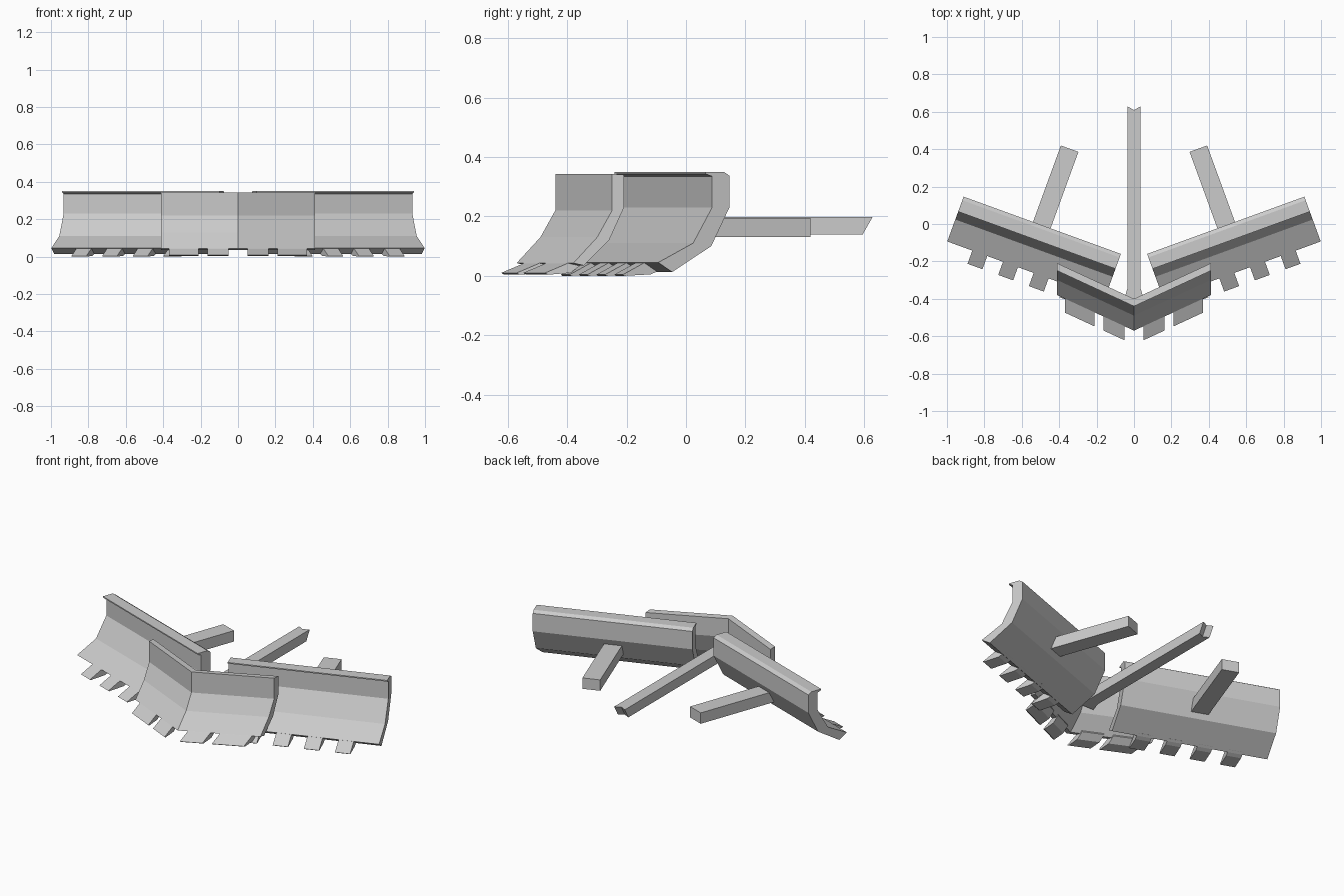
import bpy, bmesh, math

if "Cube" in bpy.data.objects:
    bpy.data.objects.remove(bpy.data.objects["Cube"])

A = math.radians(20)
CA, SA = math.cos(A), math.sin(A)


def wing_frame(u, v, z):
    # u runs outward along the angled wing, v points forward
    return (0.07 + u * CA + v * SA, -0.16 + u * SA - v * CA, z)


def nose_frame(x, w, z):
    # swept-back nose: the profile is sheared along y as x grows
    return (x, -0.40 + x * 0.463 - w, z)


def sweep(bm, profile, a, b, frame, cap_start=True):
    p = [bm.verts.new(frame(a, *q)) for q in profile]
    r = [bm.verts.new(frame(b, *q)) for q in profile]
    n = len(p)
    for i in range(n):
        j = (i + 1) % n
        bm.faces.new((p[i], p[j], r[j], r[i]))
    bm.faces.new(r)
    if cap_start:
        bm.faces.new(p[::-1])


def make(name, spans, profile, frame, mirror=True, cap_start=True):
    bm = bmesh.new()
    for a, b in spans:
        sweep(bm, profile, a, b, frame, cap_start)
    bmesh.ops.recalc_face_normals(bm, faces=bm.faces)
    me = bpy.data.meshes.new(name)
    bm.to_mesh(me)
    bm.free()
    ob = bpy.data.objects.new(name, me)
    bpy.context.collection.objects.link(ob)
    if mirror:
        m = ob.modifiers.new("mirror", 'MIRROR')
        m.use_axis[0] = True
        m.merge_threshold = 0.0005
    return ob


# Side wings with curved face and overhanging top lip
wing = [(0, 0.23), (0, 0.337), (0.02, 0.35), (0.085, 0.35), (0.085, 0.343),
        (0.062, 0.335), (0.062, 0.23), (0.13, 0.11), (0.255, 0.045),
        (0.205, 0.013), (0.065, 0.10)]
make("side_wing", [(0, 0.895)], wing, wing_frame)

# Wing teeth
tooth = [(0.19, 0.022), (0.21, 0.06), (0.255, 0.043), (0.33, 0.004), (0.325, 0.0), (0.23, 0.005)]
make("wing_teeth", [(0.144 + 0.1745 * i, 0.229 + 0.1745 * i) for i in range(4)],
     tooth, wing_frame)

# V-shaped centre nose
nose = [(0, 0.23), (0, 0.34), (0.04, 0.343), (0.04, 0.22), (0.09, 0.13),
        (0.17, 0.043), (0.135, 0.035), (0.05, 0.12)]
make("centre_nose", [(0, 0.413)], nose, nose_frame, cap_start=False)

# Nose teeth
nose_tooth = [(0.12, 0.04), (0.13, 0.07), (0.17, 0.042), (0.245, 0.01), (0.235, 0.004), (0.16, 0.01)]
make("nose_teeth", [(0.05, 0.163), (0.21, 0.37)], nose_tooth, nose_frame)

# Rear arms, square to the wings
arm = [(-0.435, 0.13), (-0.435, 0.195), (0.05, 0.195), (0.07, 0.13)]
make("rear_arm", [(0.4, 0.5)], arm, wing_frame)


# Central beam with flared front and notched rear end
def beam_frame(x, y, z):
    if y > 0.5:
        y -= 0.018 * (1 - x / 0.035)
    elif y < -0.37:
        x *= 1.6
    return (x, y, z)


beam = [(-0.41, 0.14), (-0.345, 0.14), (0.595, 0.14), (0.628, 0.198),
        (-0.345, 0.198), (-0.41, 0.198)]
make("central_beam", [(0, 0.035)], beam, beam_frame, cap_start=False)
